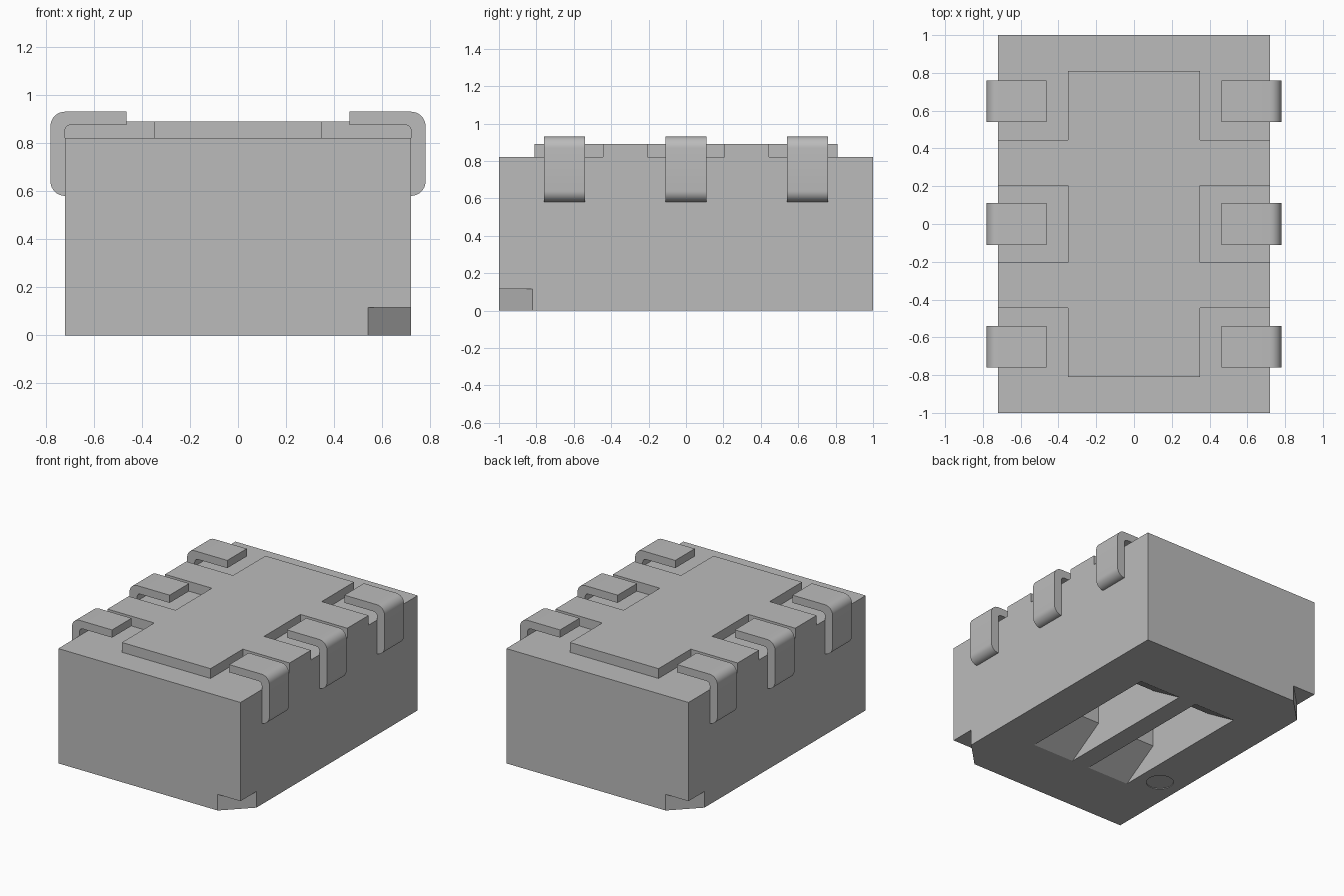
import bpy, bmesh, math
from mathutils import Vector

if "Cube" in bpy.data.objects:
    bpy.data.objects.remove(bpy.data.objects["Cube"], do_unlink=True)

grey = bpy.data.materials.new("plain grey")
grey.use_nodes = True
GREY = (0.5, 0.5, 0.5, 1)
grey.diffuse_color = GREY
grey.node_tree.nodes["Principled BSDF"].inputs["Base Color"].default_value = GREY


def extrude(name, outline, direction):
    """Solid made by sweeping a closed 3D outline along a direction."""
    bm = bmesh.new()
    face = bm.faces.new([bm.verts.new(p) for p in outline])
    ext = bmesh.ops.extrude_face_region(bm, geom=[face])
    moved = [g for g in ext["geom"] if isinstance(g, bmesh.types.BMVert)]
    bmesh.ops.translate(bm, verts=moved, vec=Vector(direction))
    bmesh.ops.recalc_face_normals(bm, faces=bm.faces)
    mesh = bpy.data.meshes.new(name)
    bm.to_mesh(mesh)
    bm.free()
    mesh.materials.append(grey)
    obj = bpy.data.objects.new(name, mesh)
    bpy.context.collection.objects.link(obj)
    return obj


def rect(x0, x1, y0, y1, z):
    return [(x0, y0, z), (x1, y0, z), (x1, y1, z), (x0, y1, z)]


def cut(target, cutter):
    cutter.hide_render = True
    mod = target.modifiers.new("cut", "BOOLEAN")
    mod.operation = "DIFFERENCE"
    mod.solver = "EXACT"
    mod.object = cutter
    bpy.context.view_layer.objects.active = target
    bpy.ops.object.modifier_apply(modifier=mod.name)
    bpy.data.objects.remove(cutter, do_unlink=True)


def arc(cx, cz, r, start, end, n=8):
    angles = [math.radians(start + (end - start) * i / n) for i in range(n + 1)]
    return [(cx + r * math.cos(a), cz + r * math.sin(a)) for a in angles]


W, L, DECK, LID = 0.72, 1.0, 0.82, 0.89

# Housing block
body = extrude("housing", rect(-W, W, -L, L, 0), (0, 0, DECK))

# Chamfered lower corners, diagonally opposite
for s in (1, -1):
    tri = [(s * 0.54, -s * 1.0, -0.1), (s * 0.9, -s * 1.0, -0.1), (s * 0.9, -s * 0.64, -0.1)]
    tri[0] = (s * 0.44, -s * 1.1, -0.1)
    tri[1] = (s * 0.9, -s * 1.1, -0.1)
    cut(body, extrude("corner_cutter", tri, (0, 0, 0.215)))

# Two underside slots: sloped ends leading into a straight shaft
half = [(0.597, -0.03), (0.55, 0), (0.28, 0.17), (0.28, 0.4)]
for x in (-0.4, 0.07):
    profile = [(x, y, z) for y, z in half] + [(x, -y, z) for y, z in reversed(half)]
    cut(body, extrude("slot_cutter", profile, (0.33, 0, 0)))

# Shallow round mark on the underside
ring = [(-0.555 + u, -0.395 + v, -0.05) for u, v in arc(0, 0, 0.09, 0, 348.75, 31)]
cut(body, extrude("mark_cutter", ring, (0, 0, 0.055)))

# Raised lid with side arms between the terminals
quarter = [(0.35, 0.81), (0.35, 0.445), (W, 0.445), (W, 0.205), (0.35, 0.205)]
right_edge = quarter + [(x, -y) for x, y in reversed(quarter)]
outline = right_edge + [(-x, -y) for x, y in right_edge]
extrude("raised_lid", [(x, y, DECK) for x, y in outline], (0, 0, LID - DECK))

# Six bent terminals wrapping over the side edges
section = ([(0.463, 0.93)] + arc(0.72, 0.87, 0.06, 90, 0) + arc(0.72, 0.64, 0.06, 0, -90)
           + arc(0.695, 0.85, 0.025, 0, 90, 5) + [(0.463, 0.875)])
for side, label in ((1, "left"), (-1, "right")):
    for y, place in ((-0.65, "front"), (0, "middle"), (0.65, "back")):
        clip = extrude(f"{label}_{place}_terminal",
                       [(side * x, y - 0.11, z) for x, z in section], (0, 0.22, 0))
        bpy.ops.object.select_all(action="DESELECT")
        clip.select_set(True)
        bpy.context.view_layer.objects.active = clip
        bpy.ops.object.shade_smooth_by_angle(angle=math.radians(30))
